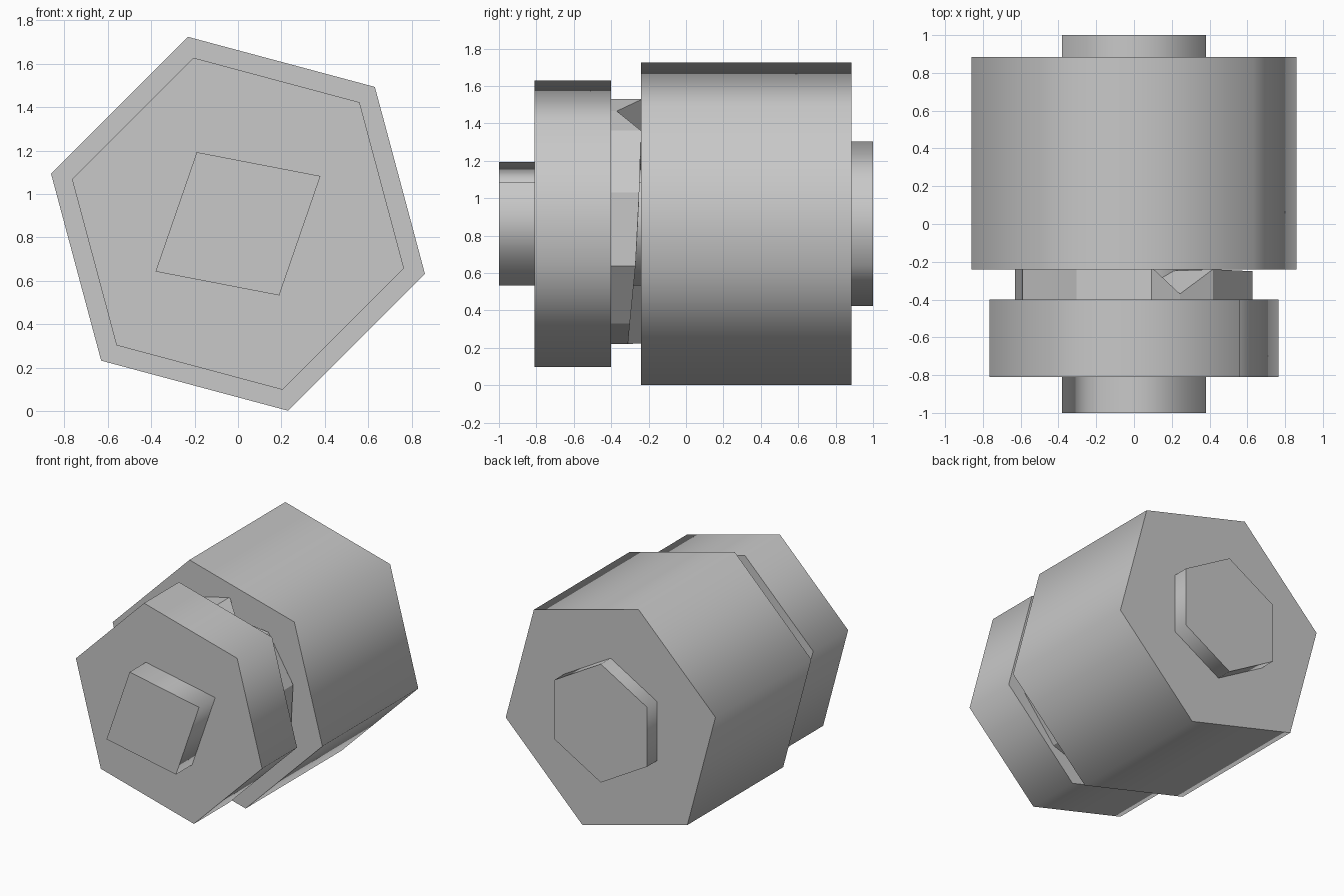
import bpy
import bmesh
from math import cos, sin, radians

cube = bpy.data.objects.get("Cube")
if cube:
    bpy.data.objects.remove(cube, do_unlink=True)

AXIS_Z = 0.863

grey = bpy.data.materials.new("plain_grey")
grey.use_nodes = True
colour = (0.58, 0.58, 0.58, 1)
grey.diffuse_color = colour
grey.node_tree.nodes["Principled BSDF"].inputs["Base Color"].default_value = colour


def polygon(radius, start, sides=6):
    """Regular outline around the axis, as (x, z) pairs."""
    angles = [radians(start + i * 360 / sides) for i in range(sides)]
    return [(radius * cos(a), radius * sin(a)) for a in angles]


def prism(name, outline, front, back, poke=False):
    """Extrude an outline along y; back is one depth or a depth per point."""
    n = len(outline)
    backs = back if isinstance(back, list) else [back] * n
    bm = bmesh.new()
    near = [bm.verts.new((x, front, AXIS_Z + z)) for x, z in outline]
    far = [bm.verts.new((x, y, AXIS_Z + z)) for (x, z), y in zip(outline, backs)]
    caps = [bm.faces.new(near), bm.faces.new(far)]
    for i in range(n):
        j = (i + 1) % n
        side = bm.faces.new((near[i], near[j], far[j], far[i]))
        side.smooth = not poke
    for cap in caps:
        for edge in cap.edges:
            edge.smooth = False
    if poke:
        bmesh.ops.poke(bm, faces=[caps[1]])
    bmesh.ops.recalc_face_normals(bm, faces=bm.faces)
    mesh = bpy.data.meshes.new(name)
    bm.to_mesh(mesh)
    bm.free()
    mesh.materials.append(grey)
    obj = bpy.data.objects.new(name, mesh)
    bpy.context.collection.objects.link(obj)
    return obj


# Hexagonal bodies
prism("main_body", polygon(0.892, -15), -0.24, 0.885)
prism("front_collar", polygon(0.792, -15), -0.81, -0.4)

# Shaft ends: six-sided at the back, skewed four-sided at the front
prism("rear_shaft", polygon(0.44, 30), 0.8, 1.0)
corner, flat = (0.38, 0.22), (-0.19, 0.33)
front_outline = [corner, flat, (-corner[0], -corner[1]), (-flat[0], -flat[1])]
prism("front_shaft", front_outline, -1.0, -0.2)

# Ramped clutch ring between the bodies: angle, radius, depth
teeth = [
    (82, 0.675, -0.23), (68, 0.65, -0.37), (50, 0.65, -0.24),
    (15, 0.65, -0.25), (-20, 0.66, -0.27), (-55, 0.65, -0.3),
    (-85, 0.645, -0.31), (-98, 0.645, -0.23), (-135, 0.64, -0.23),
    (-170, 0.64, -0.23), (155, 0.65, -0.23), (118, 0.65, -0.23),
]
ring = [(r * cos(radians(a)), r * sin(radians(a))) for a, r, _ in teeth]
prism("clutch_ring", ring, -0.42, [depth for _, _, depth in teeth], poke=True)
